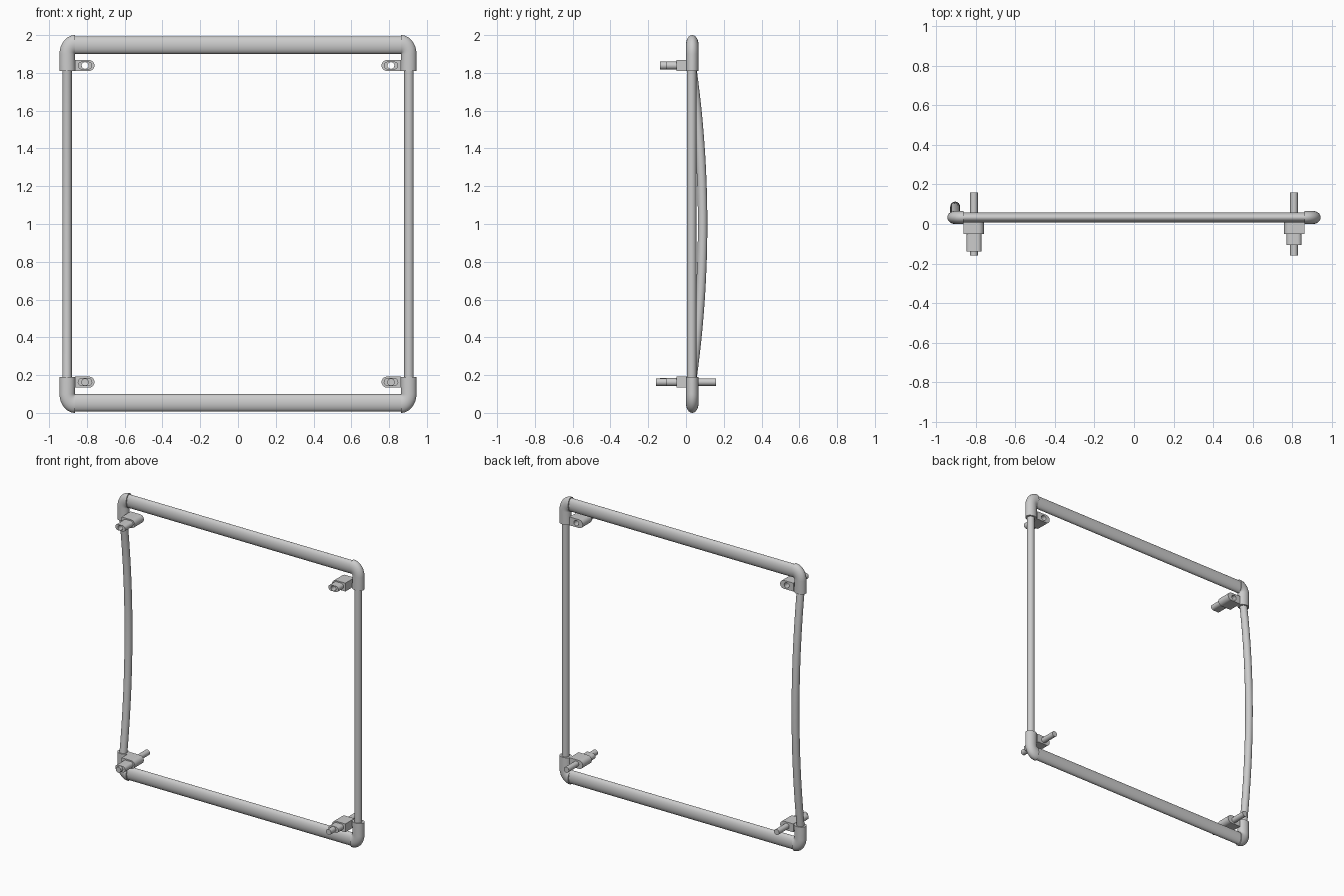
import bpy
from math import sin, cos, pi, radians, hypot

if "Cube" in bpy.data.objects:
    bpy.data.objects.remove(bpy.data.objects["Cube"])

YC = 0.033            # depth of the frame's centre plane
N = 32


def loft(name, rings, cap=True, loop=False):
    """Skin a list of equal-length rings, capped or joined end to start."""
    n, m = len(rings[0]), len(rings)
    verts = [p for r in rings for p in r]
    faces = []
    for i in range(m if loop else m - 1):
        a, b = i * n, ((i + 1) % m) * n
        faces += [(a + j, a + (j + 1) % n, b + (j + 1) % n, b + j) for j in range(n)]
    if cap and not loop:
        faces += [tuple(range(n))[::-1], tuple(range((m - 1) * n, m * n))]
    me = bpy.data.meshes.new(name)
    me.from_pydata(verts, [], faces)
    ob = bpy.data.objects.new(name, me)
    bpy.context.collection.objects.link(ob)
    bpy.ops.object.select_all(action='DESELECT')
    ob.select_set(True)
    bpy.context.view_layer.objects.active = ob
    bpy.ops.object.mode_set(mode='EDIT')
    bpy.ops.mesh.select_all(action='SELECT')
    bpy.ops.mesh.normals_make_consistent(inside=False)
    bpy.ops.object.mode_set(mode='OBJECT')
    bpy.ops.object.shade_smooth_by_angle(angle=radians(35))
    return ob


def ang(k):
    return 2 * pi * k / N


def rail(name, z):
    """Oval horizontal tube along x."""
    return loft(name, [[(x, YC + 0.026 * cos(ang(k)), z + 0.046 * sin(ang(k)))
                        for k in range(N)] for x in (-0.87, 0.87)])


def post(name, x, bulge):
    """Round upright, optionally bowed towards the back."""
    steps = 24 if bulge else 1
    rings = []
    for i in range(steps + 1):
        t = i / steps
        z = 0.17 + 1.66 * t
        y = YC - 0.003 + bulge * (1 - (2 * t - 1) ** 2)
        rings.append([(x + 0.025 * cos(ang(k)), y + 0.025 * sin(ang(k)), z) for k in range(N)])
    return loft(name, rings)


def elbow(name, sx, top):
    """Corner fitting: oval section swept round a quarter turn."""
    def place(u, y, v):
        z = 1.9 + v
        return (sx * (0.862 + u), y, z if top else 2 - z)
    rings = [[place(0.0415 + 0.0415 * cos(ang(k)), YC + 0.033 * sin(ang(k)), -0.09)
              for k in range(N)]]
    for i in range(13):
        t = pi / 2 * i / 12
        ring = []
        for k in range(N):
            f = 0.51 + 0.49 * cos(ang(k))
            ring.append(place(0.083 * f * cos(t), YC + 0.033 * sin(ang(k)), 0.1 * f * sin(t)))
        rings.append(ring)
    return loft(name, rings)


def holed_prism(name, outline, hole, cx, cz, sx, y0, y1):
    """Extrude an outline with a round hole along y."""
    inner = [(hole * u / hypot(u, v), hole * v / hypot(u, v)) for u, v in outline]
    rings = [[(cx + sx * u, y, cz + v) for u, v in pts]
             for pts, y in ((outline, y0), (outline, y1), (inner, y1), (inner, y0))]
    return loft(name, rings, loop=True)


def arc(cx, r, a0, a1, n=16):
    return [(cx + r * cos(radians(a0 + (a1 - a0) * i / n)),
             r * sin(radians(a0 + (a1 - a0) * i / n))) for i in range(n + 1)]


# lug: flat against the elbow, round towards the inside; u points outward
lug = arc(-0.021, 0.029, 90, 270) + [(u, -0.029) for u in (-0.01, 0, 0.01, 0.03)] \
    + [(0.052, v) for v in (-0.029, -0.014, 0, 0.014, 0.029)] \
    + [(u, 0.029) for u in (0.03, 0.01, 0, -0.01)]
# sleeve: slot-shaped
slot = arc(-0.018, 0.0205, 90, 270) + [(0, -0.0205)] + arc(0.018, 0.0205, -90, 90) + [(0, 0.0205)]

# frame tubes
rail("top_rail", 1.947)
rail("bottom_rail", 0.053)
post("right_post", 0.905, 0)
post("left_post_bowed", -0.905, 0.058)

# corners with lugs, sleeves and lower pins
for sx, side in ((-1, "left"), (1, "right")):
    for top, level in ((True, "top"), (False, "bottom")):
        tag = level + "_" + side
        cx, cz = sx * 0.81, 1.839 if top else 0.163
        elbow(tag + "_elbow", sx, top)
        holed_prism(tag + "_lug", lug, 0.0185, cx, cz, sx, -0.05, 0.05)
        holed_prism(tag + "_sleeve", slot, 0.0185, cx, cz, sx,
                    -0.138 if sx < 0 else -0.107, -0.05)
        if not top:
            loft(tag + "_pin", [[(cx + 0.0195 * cos(ang(k)), y, cz + 0.0195 * sin(ang(k)))
                                 for k in range(N)] for y in (-0.16, 0.16)])
